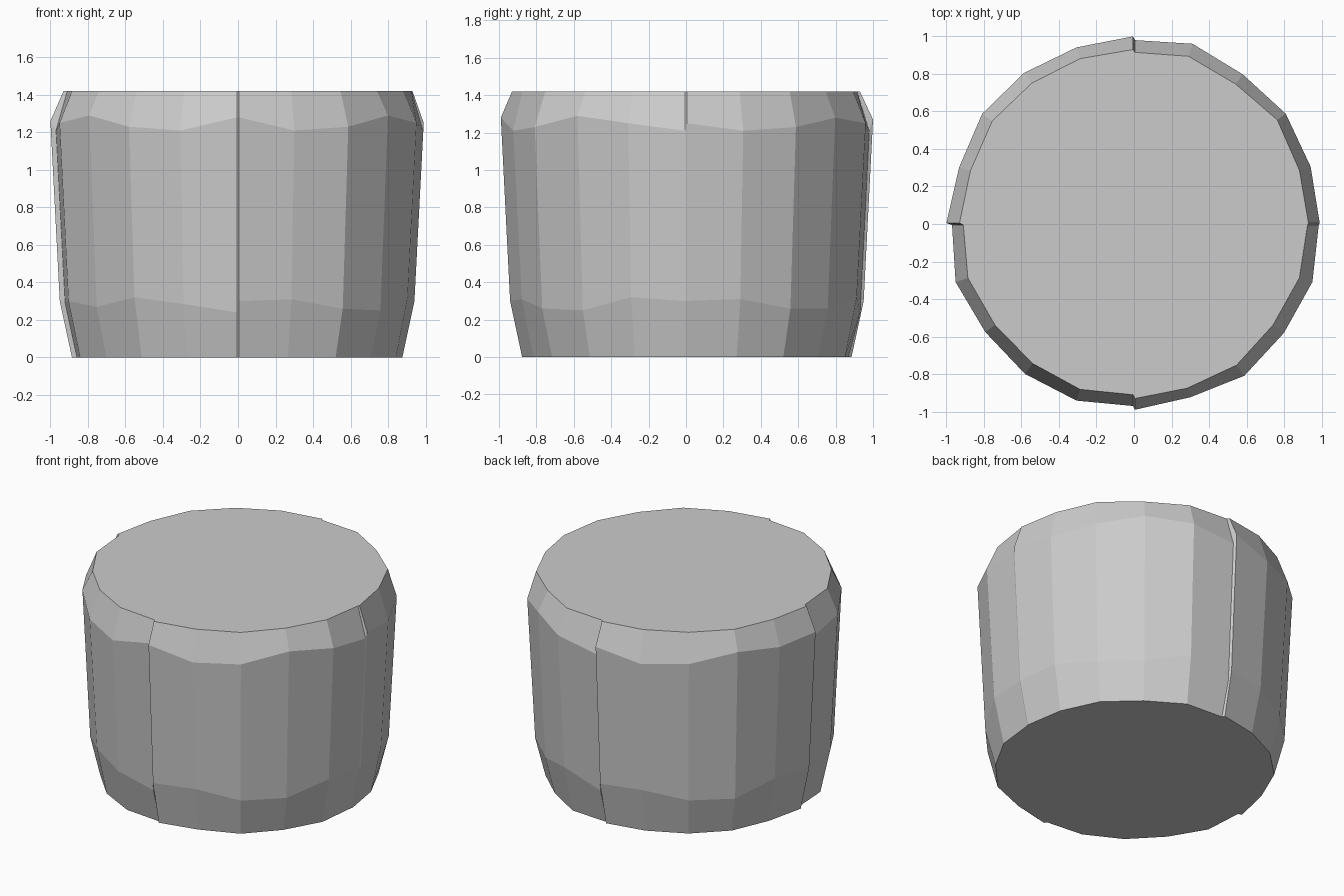
import bpy, bmesh, math

# Four quarter slabs, counter-clockwise from +x; each has six corners (18 degrees apart).
# Rows: shoulder radius, top radius, shoulder height, lower break height
QUARTERS = [
    ([.99, .99, 1.0, .986, 1.01, .98], [.93, .927, .944, .922, .94, .915],
     [1.25, 1.21, 1.23, 1.28, 1.25, 1.21], [.30, .31, .26, .26, .32, .24]),
    ([1.0, .99, .996, 1.0, .98, 1.0], [.93, .927, .928, .934, .917, .93],
     [1.27, 1.21, 1.23, 1.29, 1.25, 1.26], [.30, .31, .26, .25, .32, .30]),
    ([.97, 1.0, .98, .988, .99, .97], [.91, .931, .916, .919, .927, .91],
     [1.21, 1.25, 1.29, 1.23, 1.21, 1.28], [.29, .30, .27, .32, .285, .24]),
    ([.99, .971, 1.0, .988, 1.0, .985], [.93, .92, .93, .916, .927, .925],
     [1.28, 1.21, 1.23, 1.29, 1.25, 1.21], [.30, .31, .26, .25, .32, .30]),
]
HEIGHT = 1.42

bm = bmesh.new()
columns = []
for q, (shoulder, top, z_high, z_low) in enumerate(QUARTERS):
    for i in range(6):
        # small gap in angle at the seams between quarters
        a = math.radians(90 * q + 18 * i + (0.3 if i == 0 else -0.3 if i == 5 else 0))
        r = shoulder[i]
        profile = [(r * .885, 0), (r * .95, z_low[i]), (r, z_high[i]), (top[i], HEIGHT)]
        columns.append([bm.verts.new((p * math.cos(a), p * math.sin(a), z))
                        for p, z in profile])

# Side walls, with the seam steps included
for a, b in zip(columns, columns[1:] + columns[:1]):
    for k in range(3):
        bm.faces.new((a[k], b[k], b[k + 1], a[k + 1]))

# Flat top and base
bm.faces.new([c[3] for c in columns])
bm.faces.new([c[0] for c in reversed(columns)])
bmesh.ops.recalc_face_normals(bm, faces=bm.faces)

mesh = bpy.data.meshes.new("faceted_drum")
bm.to_mesh(mesh)
bm.free()
drum = bpy.data.objects.new("faceted_drum", mesh)
bpy.context.collection.objects.link(drum)
